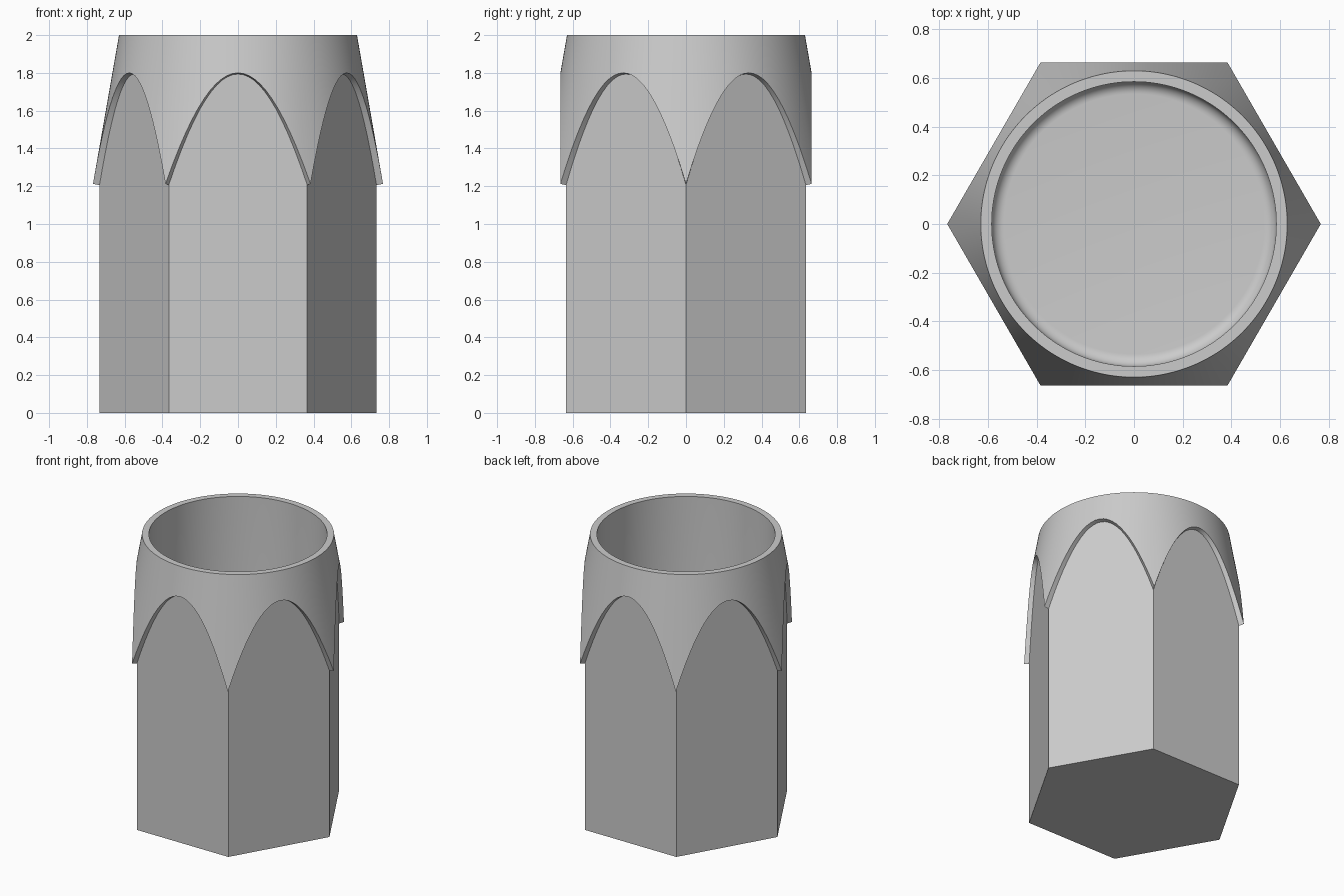
import bpy, bmesh
from math import pi, sin, cos

if "Cube" in bpy.data.objects:
    bpy.data.objects.remove(bpy.data.objects["Cube"])

SEGMENTS = 144              # multiple of six, so corners land on vertices
BODY, COLLAR = 0.635, 0.665  # apothems of the two hexagons
TOP, LIP, BORE = 2.0, 0.63, 0.585
SLOPE = 0.175               # widening of the collar cone per unit of drop
FLOOR, FILLET = 0.1, 0.05


def hex_radius(apothem, angle):
    return apothem / cos((angle % (pi / 3)) - pi / 6)


def cone_height(angle):
    return TOP - (hex_radius(COLLAR, angle) - LIP) / SLOPE


# Each ring gives (radius, height) for an angle
rings = [
    lambda a: (hex_radius(BODY, a), 0),                       # foot
    lambda a: (hex_radius(BODY, a), cone_height(a) - 0.006),  # arch, inner edge
    lambda a: (hex_radius(COLLAR, a), cone_height(a)),        # arch, outer edge
    lambda a: (LIP, TOP),
    lambda a: (BORE, TOP),
]
# Rounded corner between bore wall and floor
for step in range(9):
    t = step / 8 * pi / 2
    rings.append(lambda a, t=t: (BORE - FILLET + FILLET * cos(t),
                                 FLOOR + FILLET - FILLET * sin(t)))

bm = bmesh.new()
loops = []
for ring in rings:
    loop = []
    for i in range(SEGMENTS):
        a = 2 * pi * i / SEGMENTS
        r, z = ring(a)
        loop.append(bm.verts.new((r * cos(a), r * sin(a), z)))
    loops.append(loop)

# Skin between neighbouring rings, then close foot and floor
for low, high in zip(loops, loops[1:]):
    for i in range(SEGMENTS):
        j = (i + 1) % SEGMENTS
        bm.faces.new((low[i], low[j], high[j], high[i]))
bm.faces.new(loops[0][::-1])
bm.faces.new(loops[-1])
bmesh.ops.recalc_face_normals(bm, faces=bm.faces)

mesh = bpy.data.meshes.new("hexagonal_cup")
bm.to_mesh(mesh)
bm.free()
cup = bpy.data.objects.new("hexagonal_cup", mesh)
bpy.context.collection.objects.link(cup)

# Plain grey material
grey = bpy.data.materials.new("light_grey")
grey.use_nodes = True
colour = (0.6, 0.6, 0.6, 1)
grey.diffuse_color = colour
grey.node_tree.nodes["Principled BSDF"].inputs["Base Color"].default_value = colour
mesh.materials.append(grey)

bpy.context.view_layer.objects.active = cup
cup.select_set(True)
bpy.ops.object.shade_smooth_by_angle(angle=pi / 6)
